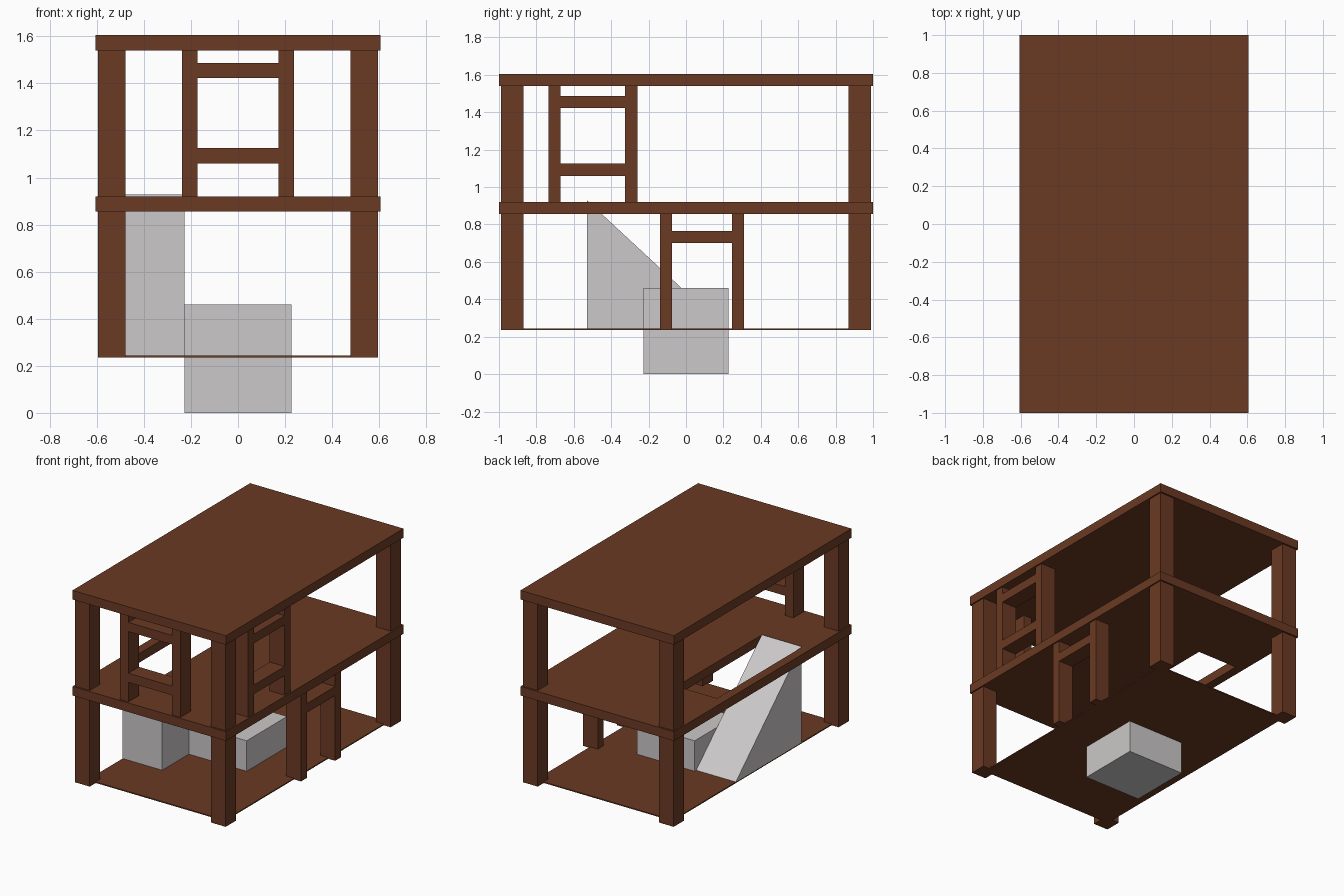
import bpy, bmesh

if "Cube" in bpy.data.objects:
    bpy.data.objects.remove(bpy.data.objects["Cube"])


def material(name, rgb):
    m = bpy.data.materials.new(name)
    m.diffuse_color = (*rgb, 1)
    m.use_nodes = True
    m.node_tree.nodes["Principled BSDF"].inputs["Base Color"].default_value = m.diffuse_color
    return m


WOOD = material("brown_wood", (0.147, 0.042, 0.017))
STONE = material("light_grey", (0.6, 0.58, 0.58))


def finish(name, bm, mat):
    bmesh.ops.recalc_face_normals(bm, faces=bm.faces)
    me = bpy.data.meshes.new(name)
    bm.to_mesh(me)
    bm.free()
    me.materials.append(mat)
    ob = bpy.data.objects.new(name, me)
    bpy.context.collection.objects.link(ob)
    return ob


def prism(name, outline, shift, mat):
    """Extrude one or more flat polygons by a vector."""
    bm = bmesh.new()
    for poly in outline:
        bm.faces.new([bm.verts.new(p) for p in poly])
    bmesh.ops.remove_doubles(bm, verts=bm.verts, dist=1e-5)
    ext = bmesh.ops.extrude_face_region(bm, geom=bm.faces[:], use_keep_orig=True)
    moved = [g for g in ext["geom"] if isinstance(g, bmesh.types.BMVert)]
    bmesh.ops.translate(bm, verts=moved, vec=shift)
    return finish(name, bm, mat)


def rect(x0, x1, y0, y1, z):
    return [(x0, y0, z), (x1, y0, z), (x1, y1, z), (x0, y1, z)]


def box(name, x, y, z, mat=WOOD):
    return prism(name, [rect(*x, *y, z[0])], (0, 0, z[1] - z[0]), mat)


LOWER, UPPER = (0.235, 0.855), (0.92, 1.54)

# Decks
box("roof", (-0.605, 0.605), (-1, 1), (1.54, 1.605))
box("ground_floor", (-0.54, 0.54), (-0.92, 0.92), (0.235, 0.243))

# Upper deck with the ramp opening
xs, ys = (-0.605, -0.54, -0.22, 0.605), (-1, -0.53, 0.42, 1)
cells = [rect(xs[i], xs[i + 1], ys[j], ys[j + 1], 0.855)
         for i in range(3) for j in range(3) if (i, j) != (1, 1)]
prism("upper_floor", cells, (0, 0, 0.065), WOOD)

# Corner posts on both storeys
for storey, z in (("lower", LOWER), ("upper", UPPER)):
    for x in ((-0.595, -0.478), (0.478, 0.595)):
        for y in ((-0.988, -0.87), (0.87, 0.988)):
            box(storey + "_corner_post", x, y, z)


def frame(name, start, end, depth, z, rails, along_x):
    """Two posts joined by rails, running along x or y."""
    w = 0.065

    def bar(part, span, height):
        a, b = (span, depth) if along_x else (depth, span)
        box(name + part, a, b, height)

    bar("_post", (start, start + w), z)
    bar("_post", (end - w, end), z)
    for r in rails:
        bar("_rail", (start + w, end - w), (r, r + w))


# Window and door frames
frame("front_window", -0.238, 0.238, (-0.988, -0.87), UPPER, (1.06, 1.422), True)
frame("side_window", -0.735, -0.26, (0.478, 0.595), UPPER, (1.06, 1.422), False)
frame("side_door", -0.14, 0.31, (0.478, 0.595), LOWER, (0.70,), False)

# Central block and the ramp to the upper floor
box("central_block", (-0.228, 0.228), (-0.228, 0.228), (0, 0.46), STONE)
prism("ramp", [[(-0.54, -0.528, 0.243), (-0.54, 0.21, 0.243), (-0.54, -0.528, 0.928)]],
      (0.312, 0, 0), STONE)
